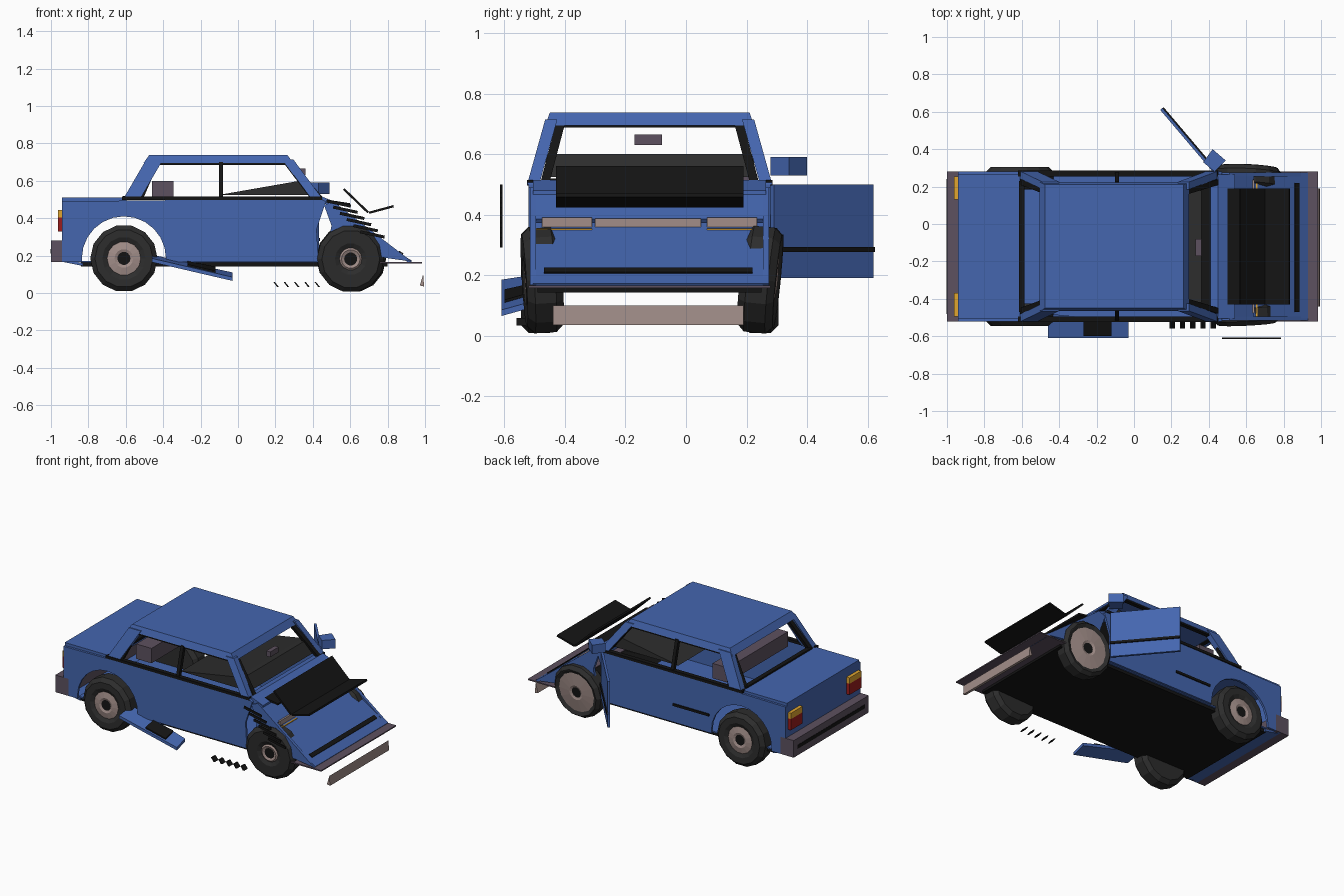
import bpy, bmesh, math
from mathutils import Vector, Matrix

if "Cube" in bpy.data.objects:
    bpy.data.objects.remove(bpy.data.objects["Cube"])

YC = -0.12          # centre line of the body


def mat(name, r, g, b):
    m = bpy.data.materials.new(name)
    m.diffuse_color = (r, g, b, 1)
    m.use_nodes = True
    m.node_tree.nodes["Principled BSDF"].inputs["Base Color"].default_value = m.diffuse_color
    return m


BLUE = mat("blue paint", 0.058, 0.132, 0.43)
BLACK = mat("black trim", 0.007, 0.007, 0.007)
TYRE = mat("tyre rubber", 0.026, 0.026, 0.026)
METAL = mat("dull metal", 0.36, 0.27, 0.25)
GREY = mat("plum grey", 0.11, 0.083, 0.115)
RED = mat("red lens", 0.33, 0.012, 0.012)
AMBER = mat("amber lens", 0.75, 0.38, 0.03)


def make(name, bm, *mats):
    bmesh.ops.recalc_face_normals(bm, faces=bm.faces)
    me = bpy.data.meshes.new(name)
    bm.to_mesh(me)
    bm.free()
    for m in mats:
        me.materials.append(m)
    ob = bpy.data.objects.new(name, me)
    bpy.context.collection.objects.link(ob)
    return ob


def prism(name, pts, depth, m):
    """Extrude a closed 3D outline along a vector."""
    bm = bmesh.new()
    f = bm.faces.new([bm.verts.new(p) for p in pts])
    r = bmesh.ops.extrude_face_region(bm, geom=[f])
    verts = [v for v in r["geom"] if isinstance(v, bmesh.types.BMVert)]
    bmesh.ops.translate(bm, verts=verts, vec=depth)
    return make(name, bm, m)


def side(name, xz, y0, y1, m):
    """Side outline in x and z, extruded across the body."""
    return prism(name, [(x, y0, z) for x, z in xz], (0, y1 - y0, 0), m)


def box(name, x0, x1, y0, y1, z0, z1, m):
    return side(name, [(x0, z0), (x1, z0), (x1, z1), (x0, z1)], y0, y1, m)


def strip(name, a, b, t, y0, y1, m):
    """Flat sheet following a line in x and z."""
    d = (Vector(b) - Vector(a)).normalized() * t
    n = Vector((-d.y, d.x))
    a, b = Vector(a), Vector(b)
    return side(name, [a, b, b - n, a - n], y0, y1, m)


def bar(name, a, b, w, d, m):
    """Square bar from a to b, w along x and d across."""
    a, b = Vector(a), Vector(b)
    c = [(-w / 2, -d / 2), (w / 2, -d / 2), (w / 2, d / 2), (-w / 2, d / 2)]
    return prism(name, [a + Vector((u, v, 0)) for u, v in c], b - a, m)


# Floor pan, painted on the inside
box("floor_underside", -0.84, 0.80, YC - 0.37, YC + 0.37, 0.142, 0.162, BLACK)
box("floor_inside", -0.84, 0.46, YC - 0.38, YC + 0.38, 0.163, 0.172, BLUE)

# Body sides with rear wheel arches
arch = [(-0.61 + 0.225 * math.cos(a), 0.185 + 0.225 * math.sin(a))
        for a in [math.pi * (1 - i / 12) for i in range(13)]]
outline = ([(-0.94, 0.165), (-0.835, 0.165)] + arch +
           [(-0.385, 0.165), (0.43, 0.165), (0.42, 0.34), (0.47, 0.49),
            (0.44, 0.505), (-0.94, 0.49)])
fender = [(0.46, 0.47), (0.51, 0.49), (0.60, 0.42), (0.93, 0.168),
          (0.70, 0.20), (0.55, 0.24), (0.47, 0.22), (0.50, 0.36)]
for s, tag in ((-1, "right"), (1, "left")):
    def y(v):
        return YC + s * v
    side("body_side_" + tag, outline, y(0.385), y(0.40), BLUE)
    side("crushed_fender_" + tag, fender, y(0.375), y(0.395), BLUE)
    strip("belt_trim_" + tag, (-0.62, 0.515), (0.45, 0.515), 0.018, y(0.375), y(0.405), BLACK)
    # Roof pillars
    bar("front_pillar_" + tag, (0.425, y(0.385), 0.50), (0.265, y(0.325), 0.715), 0.06, 0.04, BLUE)
    bar("rear_pillar_" + tag, (-0.57, y(0.385), 0.50), (-0.445, y(0.325), 0.715), 0.09, 0.04, BLUE)
    bar("centre_pillar_" + tag, (-0.09, y(0.385), 0.51), (-0.09, y(0.335), 0.70), 0.022, 0.025, BLACK)
    bar("rear_window_frame_" + tag, (-0.515, y(0.378), 0.515), (-0.435, y(0.33), 0.70), 0.025, 0.025, BLACK)
    bar("front_window_frame_" + tag, (0.39, y(0.378), 0.515), (0.25, y(0.33), 0.70), 0.02, 0.025, BLACK)
    box("window_top_trim_" + tag, -0.445, 0.26, y(0.315), y(0.342), 0.685, 0.70, BLACK)
    # Screen edge seals
    bar("windscreen_seal_" + tag, (0.44, y(0.345), 0.51), (0.275, y(0.295), 0.70), 0.03, 0.03, BLACK)
    bar("back_screen_seal_" + tag, (-0.595, y(0.345), 0.51), (-0.465, y(0.295), 0.70), 0.03, 0.03, BLACK)
    # Tail lamps
    for nm, z0, z1, m in (("red", 0.33, 0.405, RED), ("amber", 0.405, 0.445, AMBER)):
        box(f"tail_lamp_{nm}_{tag}", -0.962, -0.938, y(0.25), y(0.375), z0, z1, m)
    # Displaced headlamps with indicators
    box("headlamp_" + tag, 0.60, 0.645, y(0.19), y(0.355), 0.35, 0.39, METAL)
    box("indicator_" + tag, 0.60, 0.66, y(0.19), y(0.38), 0.345, 0.354, AMBER)

# Roof, tapered a little towards the top
bm = bmesh.new()
bmesh.ops.create_cube(bm, size=1)
for v in bm.verts:
    top = v.co.z > 0
    v.co = (-0.105 + v.co.x * (0.74 if top else 0.80),
            YC + v.co.y * (0.66 if top else 0.69), 0.737 if top else 0.695)
make("roof", bm, BLUE)
box("windscreen_top_seal", 0.262, 0.285, YC - 0.31, YC + 0.31, 0.688, 0.703, BLACK)
box("back_screen_top_seal", -0.475, -0.45, YC - 0.31, YC + 0.31, 0.688, 0.703, BLACK)
box("back_screen_lower_seal", -0.615, -0.585, YC - 0.35, YC + 0.35, 0.505, 0.52, BLACK)

# Boot and tail
box("boot_lid", -0.94, -0.595, YC - 0.385, YC + 0.385, 0.488, 0.51, BLUE)
box("tail_panel", -0.94, -0.925, YC - 0.39, YC + 0.39, 0.165, 0.49, BLUE)
side("rear_valance", [(-0.93, 0.165), (-0.83, 0.145), (-0.83, 0.16), (-0.93, 0.18)], YC - 0.38, YC + 0.38, BLUE)
box("rear_bumper", -1.0, -0.90, YC - 0.40, YC + 0.40, 0.165, 0.28, GREY)
box("rear_bumper_strip", -1.0, -0.993, YC - 0.36, YC + 0.36, 0.21, 0.235, BLACK).location.x = -0.002

# Cabin fittings
box("rear_seat_back", -0.46, -0.345, YC - 0.31, YC + 0.33, 0.50, 0.60, GREY)
side("pushed_dashboard", [(-0.10, 0.525), (0.33, 0.60), (0.36, 0.60), (0.41, 0.525)], YC - 0.345, YC + 0.345, TYRE)
box("inside_mirror", 0.33, 0.36, YC - 0.05, YC + 0.04, 0.63, 0.665, GREY)

# Crumpled nose
side("cowl", [(0.40, 0.50), (0.45, 0.515), (0.54, 0.48), (0.54, 0.465), (0.40, 0.485)], YC - 0.385, YC + 0.385, BLUE)
strip("bent_bonnet", (0.53, 0.475), (0.64, 0.385), 0.015, YC - 0.38, YC + 0.38, BLUE)
strip("nose_panel", (0.62, 0.375), (0.93, 0.172), 0.018, YC - 0.385, YC + 0.395, BLUE)
strip("nose_slot", (0.862, 0.223), (0.885, 0.208), 0.006, YC - 0.35, YC + 0.34, BLACK).location.z = 0.003
box("grille", 0.60, 0.645, YC - 0.18, YC + 0.17, 0.348, 0.387, METAL)
box("flattened_bumper", 0.74, 0.985, YC - 0.40, YC + 0.40, 0.158, 0.166, GREY)
# Folded black sheets over the nose
for i, (a, b) in enumerate((((0.47, 0.50), (0.60, 0.48)), ((0.57, 0.56), (0.70, 0.435)),
                            ((0.70, 0.435), (0.83, 0.47)))):
    strip(f"folded_sheet_{i}", a, b, 0.012, YC - 0.31, YC + 0.31, BLACK)

# Loose slats beside the nose, small fragments on the ground
for i in range(6):
    x, z = 0.475 + 0.036 * i, 0.50 - 0.033 * i
    strip(f"loose_slat_{i}", (x, z), (x + 0.13, z - 0.028), 0.016, -0.614, -0.606, BLACK)
for i in range(5):
    x = 0.19 + 0.055 * i
    side(f"fragment_{i}", [(x, 0.058), (x + 0.008, 0.058), (x + 0.028, 0.033), (x + 0.018, 0.033)],
         -0.56, -0.52, BLACK)

# Detached trim bar ahead of the nose
side("detached_bar", [(0.972, 0.04), (0.995, 0.035), (0.99, 0.10)], -0.44, 0.19, METAL)

# Detached sill panel
prism("detached_sill", [(-0.46, -0.48, 0.185), (-0.46, -0.61, 0.165), (-0.03, -0.61, 0.065),
                        (-0.03, -0.52, 0.09)], (0, 0, 0.02), BLUE)
prism("sill_trim", [(-0.27, -0.52, 0.162), (-0.27, -0.60, 0.144), (-0.12, -0.60, 0.109),
                    (-0.12, -0.52, 0.132)], (0, 0, 0.009), BLACK)

# Swung-open door with its window frame
hinge, free = Vector((0.42, 0.28, 0)), Vector((0.14, 0.61, 0))
thick = Vector((0.012, 0.010, 0))


def door_plate(name, z0, z1, off, m):
    up0, up1 = Vector((0, 0, z0)), Vector((0, 0, z1))
    return prism(name, [hinge + up0 + off, free + up0 + off, free + up1 + off, hinge + up1 + off], thick, m)


door_plate("open_door", 0.19, 0.50, Vector(), BLUE)
door_plate("open_door_strip", 0.277, 0.293, thick * 0.5, BLACK)
frame = [(0.40, 0.30, 0.535), (0.14, 0.60, 0.535), (0.09, 0.565, 0.675), (0.27, 0.36, 0.685)]
bm = bmesh.new()
f = bm.faces.new([bm.verts.new(p) for p in frame])
inner = bmesh.ops.inset_region(bm, faces=[f], thickness=0.012)
bmesh.ops.delete(bm, geom=[f], context="FACES")
ob = make("open_door_window_frame", bm, BLACK)
ob.modifiers.new("thickness", "SOLIDIFY").thickness = 0.014
prism("door_mirror", [(0.37, 0.33, 0.53), (0.43, 0.28, 0.53), (0.49, 0.34, 0.53), (0.42, 0.40, 0.53)],
      (0, 0, 0.06), BLUE)
box("left_door_rub_strip", -0.37, -0.10, YC + 0.40, YC + 0.407, 0.277, 0.293, BLACK)


# Wheels: lathe rings of (radius, outward offset, material)
def wheel(name, x, y, s, hub, tilt=0, turn=0):
    mats = [TYRE, METAL, BLACK]
    rings = [(0.05, -0.06, 0), (0.155, -0.06, 0), (0.18, -0.035, 0), (0.18, 0.035, 0),
             (0.155, 0.06, 0), (hub + 0.025, 0.06, 0), (hub, 0.048, 1), (0.05, 0.056, 1),
             (0.035, 0.05, 2)]
    n = 14
    bm = bmesh.new()
    loops = [[bm.verts.new((r * math.cos(2 * math.pi * i / n), o * s, r * math.sin(2 * math.pi * i / n)))
              for i in range(n)] for r, o, _ in rings]
    for k in range(len(rings) - 1):
        for i in range(n):
            j = (i + 1) % n
            bm.faces.new((loops[k][i], loops[k][j], loops[k + 1][j], loops[k + 1][i])).material_index = rings[k][2]
    bm.faces.new(loops[0])
    bm.faces.new(loops[-1]).material_index = 2
    ob = make(name, bm, *mats)
    ob.matrix_world = (Matrix.Translation((x, y, 0.185)) @ Matrix.Rotation(turn, 4, "Z")
                       @ Matrix.Rotation(tilt, 4, "X"))


wheel("rear_wheel_right", -0.61, -0.485, -1, 0.09)
wheel("rear_wheel_left", -0.61, 0.245, 1, 0.09)
wheel("front_wheel_right", 0.60, -0.475, -1, 0.06, 0.06, 0.05)
wheel("front_wheel_left", 0.61, 0.245, 1, 0.135, -0.1, -0.05)
